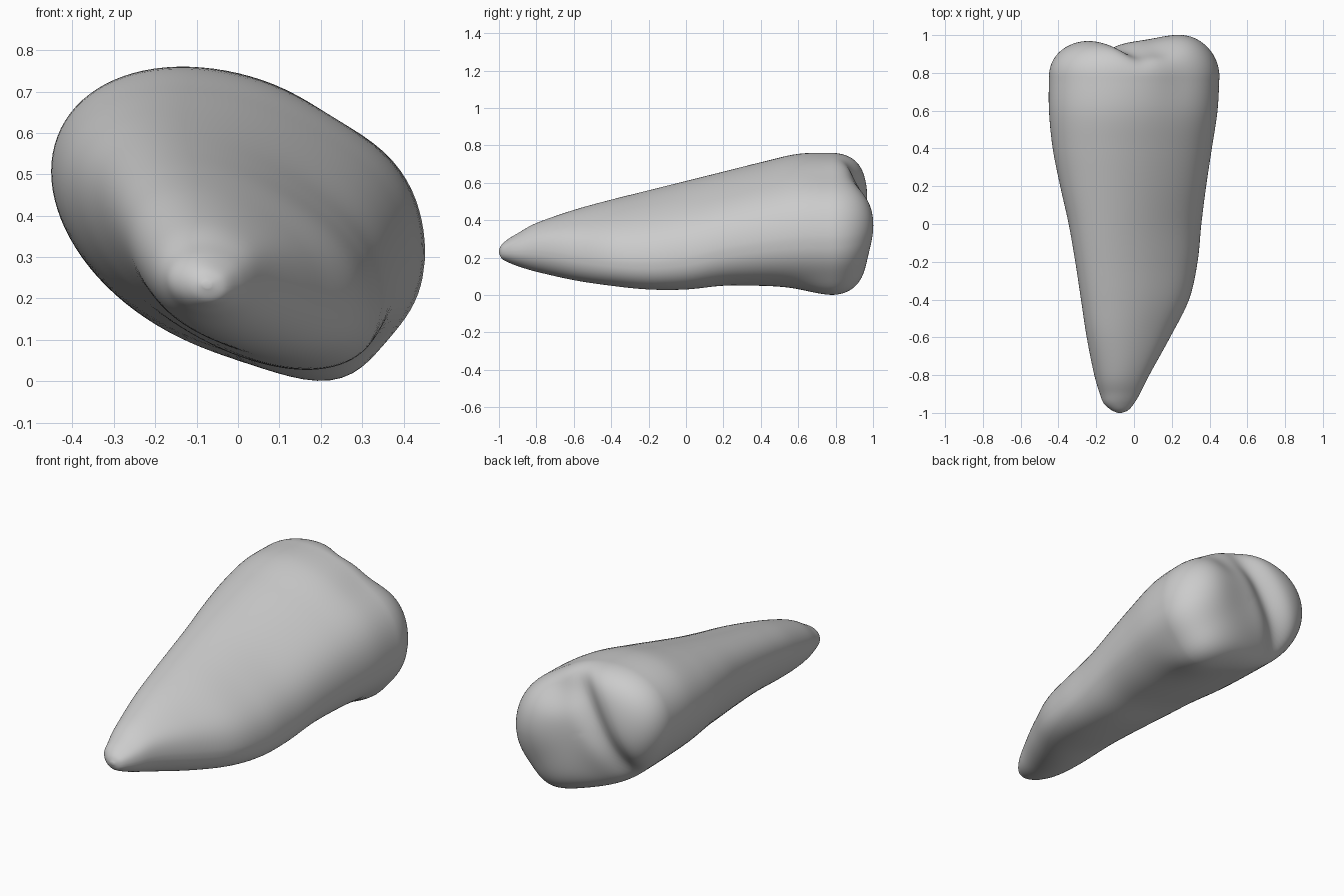
import bpy
import bmesh
from math import sin, cos, pi, exp, radians, sqrt

cube = bpy.data.objects.get("Cube")
if cube:
    bpy.data.objects.remove(cube)

SEGMENTS = 96
CROWN_STEPS = 36
CROWN_START = 0.78    # where the rounded biting end begins

# Root and crown stations: y, x min, x max, z min, z max
STATIONS = [
    (-1, -.085, -.065, .225, .24),
    (-.985, -.12, -.03, .195, .27),
    (-.95, -.16, 0, .175, .3),
    (-.9, -.18, .03, .155, .33),
    (-.8, -.21, .08, .125, .385),
    (-.6, -.25, .19, .08, .455),
    (-.4, -.28, .29, .05, .51),
    (-.2, -.31, .335, .03, .56),
    (0, -.345, .355, .03, .61),
    (.2, -.39, .38, .05, .66),
    (.4, -.43, .41, .05, .71),
    (.6, -.45, .44, .045, .755),
    (CROWN_START, -.45, .45, .04, .76),
]


def bell(distance, width):
    return exp(-(distance / width) ** 2)


def smooth(p, q, r, s, t):
    """Catmull-Rom blend between q and r."""
    return q + t * (r - p + t * (2*p - 5*q + 4*r - s + t * (3*(q - r) + s - p))) / 2


def section(box, angle, scale=1):
    """Point on the tilted oval that fills a station's box."""
    y, x0, x1, z0, z1 = box
    # the root leans over more than the crown, the tip less
    root = bell(y + .2, .5)
    tilt = -.29 - .2 * root + .22 * bell(y + .9, .25)
    # furrow on top and spur below grow towards the crown
    depth = bell(y - CROWN_START, .18)
    r = 1 + .05 * bell(angle - radians(36), .4)
    r += .03 * root * bell(angle - radians(225), .5)
    r -= .03 * depth * bell(angle - radians(58), .25)
    r += .12 * depth * bell(angle - radians(297), .33)
    x = (x0 + x1) / 2 + (x1 - x0) / 2 * r * scale * cos(angle)
    z = (z0 + z1) / 2 + (z1 - z0) / 2 * r * scale * sin(angle + tilt)
    return x, y, z


def crown_height(x, z):
    """Two blunt cusps, a slanted groove, a top notch and a bevelled corner."""
    left_cusp = .045 * bell(x - .28, .2) * bell(z - .38, .2)
    right_cusp = .015 * bell(x + .25, .15) * bell(z - .5, .2)
    groove = .05 * bell(x + .1 - .6 * (z - .5), .09)
    notch = .05 * bell(x - .13, .13) * bell(z - .62, .1)
    bevel = .06 * bell(x + .22, .2) * bell(z - .15, .17)
    return .183 + left_cusp + right_cusp - groove - notch - bevel


bm = bmesh.new()
angles = [2 * pi * i / SEGMENTS for i in range(SEGMENTS)]
rings = []

# Root and side walls
for i in range(len(STATIONS) - 1):
    near = [STATIONS[max(0, min(len(STATIONS) - 1, i + k))] for k in (-1, 0, 1, 2)]
    for step in range(6):
        box = [smooth(*column, step / 6) for column in zip(*near)]
        rings.append([bm.verts.new(section(box, a)) for a in angles])

# Rounded crown with cusps
for step in range(CROWN_STEPS):
    scale = 1 - (step / CROWN_STEPS) ** 2
    rise = sqrt(1 - scale ** 5)
    ring = []
    for a in angles:
        x, y, z = section(STATIONS[-1], a, scale)
        ring.append(bm.verts.new((x, y + crown_height(x, z) * rise, z)))
    rings.append(ring)

for lower, upper in zip(rings, rings[1:]):
    for i in range(SEGMENTS):
        j = (i + 1) % SEGMENTS
        bm.faces.new((lower[i], lower[j], upper[j], upper[i]))

# Close both ends with fans
for ring in (rings[0], rings[-1]):
    bmesh.ops.poke(bm, faces=[bm.faces.new(ring)])
bmesh.ops.recalc_face_normals(bm, faces=bm.faces)

mesh = bpy.data.meshes.new("tooth")
bm.to_mesh(mesh)
bm.free()
tooth = bpy.data.objects.new("tooth", mesh)
bpy.context.collection.objects.link(tooth)

# Plain grey enamel
enamel = bpy.data.materials.new("light_grey")
enamel.use_nodes = True
colour = (.6, .6, .6, 1)
enamel.diffuse_color = colour
enamel.node_tree.nodes["Principled BSDF"].inputs["Base Color"].default_value = colour
mesh.materials.append(enamel)

bpy.context.view_layer.objects.active = tooth
tooth.select_set(True)
bpy.ops.object.shade_smooth_by_angle(angle=radians(60))
